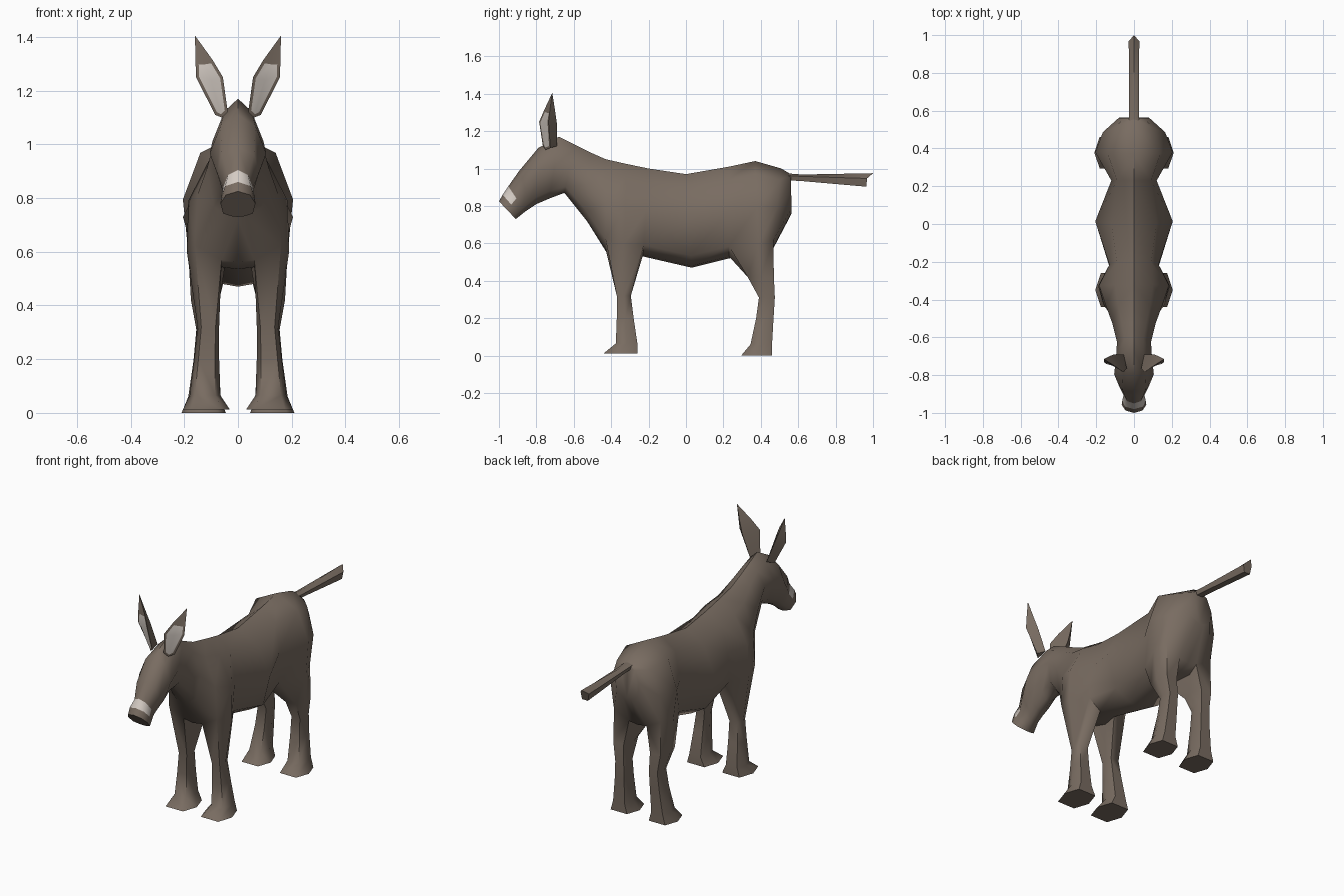
import bpy, bmesh, math
from mathutils import Vector

if "Cube" in bpy.data.objects:
    bpy.data.objects.remove(bpy.data.objects["Cube"])


def material(name, rgb):
    m = bpy.data.materials.new(name)
    m.diffuse_color = (*rgb, 1)
    m.use_nodes = True
    m.node_tree.nodes["Principled BSDF"].inputs["Base Color"].default_value = m.diffuse_color
    return m


BROWN = material("brown hide", (0.19, 0.15, 0.12))
PALE = material("pale fur", (0.66, 0.60, 0.55))


def finish(bm, name, angle=60, mirror=True):
    """Mirror across x, fix normals, and turn the bmesh into a shaded object."""
    if mirror:
        geom = bm.verts[:] + bm.edges[:] + bm.faces[:]
        bmesh.ops.mirror(bm, geom=geom, axis='X', merge_dist=0.0005)
    bmesh.ops.recalc_face_normals(bm, faces=bm.faces[:])
    mesh = bpy.data.meshes.new(name)
    bm.to_mesh(mesh)
    bm.free()
    mesh.materials.append(BROWN)
    mesh.materials.append(PALE)
    ob = bpy.data.objects.new(name, mesh)
    bpy.context.collection.objects.link(ob)
    bpy.ops.object.select_all(action='DESELECT')
    ob.select_set(True)
    bpy.context.view_layer.objects.active = ob
    bpy.ops.object.shade_smooth_by_angle(angle=math.radians(angle))
    return ob


def bridge(bm, a, b):
    n = len(a)
    return [bm.faces.new((a[i], a[(i + 1) % n], b[(i + 1) % n], b[i])) for i in range(n)]


# Body stations, rump to nose: top y, z, bottom y, z, half widths upper / side / lower
STATIONS = [
    (0.56, 0.97, 0.565, 0.76, 0.05, 0.08, 0.07),
    (0.51, 1.00, 0.46, 0.56, 0.11, 0.165, 0.155),
    (0.37, 1.04, 0.39, 0.53, 0.14, 0.205, 0.185),
    (0.23, 1.01, 0.23, 0.52, 0.09, 0.12, 0.115),
    (0.00, 0.97, 0.03, 0.47, 0.12, 0.205, 0.15),
    (-0.20, 1.00, -0.23, 0.53, 0.09, 0.13, 0.13),
    (-0.32, 1.025, -0.33, 0.535, 0.10, 0.185, 0.19),
    (-0.43, 1.05, -0.43, 0.56, 0.085, 0.15, 0.16),
    (-0.52, 1.09, -0.53, 0.72, 0.065, 0.115, 0.09),
    (-0.60, 1.13, -0.65, 0.87, 0.05, 0.09, 0.06),
    (-0.68, 1.17, -0.73, 0.84, 0.05, 0.095, 0.05),
    (-0.79, 1.11, -0.80, 0.81, 0.065, 0.105, 0.06),
    (-0.89, 0.99, -0.83, 0.79, 0.06, 0.078, 0.05),
    (-0.95, 0.905, -0.86, 0.77, 0.037, 0.055, 0.045),
    (-0.98, 0.86, -0.885, 0.75, 0.048, 0.062, 0.05),
    (-1.00, 0.825, -0.91, 0.73, 0.045, 0.065, 0.055),
]
FRACTIONS = (0, 0.14, 0.48, 0.87, 0.98, 1)
LEG_STATIONS = (1, 2, 5, 6)      # strips that open into a leg
MUZZLE_BAND = 13

bm = bmesh.new()
rows = []
for ty, tz, by, bz, wu, ws, wl in STATIONS:
    top, bot = Vector((0, ty, tz)), Vector((0, by, bz))
    xs = (0, wu, ws, wl, wl * 0.38, 0)
    rows.append([bm.verts.new(top.lerp(bot, t) + Vector((x, 0, 0)))
                 for t, x in zip(FRACTIONS, xs)])

for i in range(len(rows) - 1):
    for j in range(5):
        if i in LEG_STATIONS and j == 3:
            continue
        a, b = rows[i], rows[i + 1]
        f = bm.faces.new((a[j], a[j + 1], b[j + 1], b[j]))
        if i == MUZZLE_BAND and j < 2:
            f.material_index = 1
bm.faces.new(rows[0])
bm.faces.new(rows[-1])

# Legs grow from the body openings: z, front y, back y, inner x, outer x
LEGS = {
    5: [(0.32, -0.37, -0.295, 0.07, 0.15), (0.20, -0.37, -0.28, 0.07, 0.163),
        (0.065, -0.375, -0.26, 0.065, 0.18), (0.012, -0.44, -0.26, 0.03, 0.205)],
    1: [(0.42, 0.33, 0.47, 0.07, 0.175), (0.31, 0.39, 0.475, 0.07, 0.155),
        (0.20, 0.375, 0.468, 0.07, 0.165),
        (0.06, 0.345, 0.46, 0.07, 0.185), (0.0, 0.295, 0.46, 0.045, 0.21)],
}
for s, rings in LEGS.items():
    # opening loop: outer back, mid, front, then inner front, mid, back
    prev = [rows[s + k][3] for k in range(3)] + [rows[s + k][4] for k in (2, 1, 0)]
    for z, y0, y1, x0, x1 in rings:
        d = (x1 - x0) * 0.17
        ym = (y0 + y1) / 2
        pts = [(x1 - d, y1), (x1, ym), (x1 - d, y0), (x0 + d, y0), (x0, ym), (x0 + d, y1)]
        ring = [bm.verts.new((x, y, z)) for x, y in pts]
        bridge(bm, prev, ring)
        prev = ring
    bm.faces.new(prev)           # sole
finish(bm, "body_and_legs")

# Ears: inner edge, hollow front, outer edge, back, at rising heights
bm = bmesh.new()
EAR = [
    [(0.038, -0.765, 1.12), (0.06, -0.75, 1.10), (0.085, -0.725, 1.11), (0.055, -0.69, 1.12)],
    [(0.056, -0.785, 1.25), (0.10, -0.755, 1.24), (0.156, -0.735, 1.25), (0.105, -0.69, 1.24)],
    [(0.095, -0.757, 1.315), (0.125, -0.742, 1.31), (0.158, -0.728, 1.31), (0.13, -0.70, 1.31)],
]
prev, front = None, []
for ring in EAR:
    cur = [bm.verts.new(p) for p in ring]
    if prev:
        front += bridge(bm, prev, cur)[:2]
    else:
        bm.faces.new(cur)
    prev = cur
tip = bm.verts.new((0.16, -0.715, 1.405))
for i in range(4):
    bm.faces.new((prev[i], prev[(i + 1) % 4], tip))
bmesh.ops.recalc_face_normals(bm, faces=bm.faces[:])
bmesh.ops.inset_region(bm, faces=front, thickness=0.012, use_boundary=True, use_even_offset=True)
for f in front:
    f.material_index = 1
finish(bm, "ears", 50)

# Tail: y of lower and upper edge, z of lower and upper edge, half width
bm = bmesh.new()
prev = None
for yb, yt, zb, zt, w in [(0.53, 0.53, 0.93, 0.975, 0.028), (0.62, 0.62, 0.925, 0.968, 0.026),
                          (0.965, 1.0, 0.895, 0.975, 0.028)]:
    ym, zm = (yb + yt) / 2, (zb + zt) / 2
    cur = [bm.verts.new(p) for p in
           [(0, yt, zt), (w, ym - 0.015, zm + 0.012), (w * 0.7, yb, zb + 0.008),
            (-w * 0.7, yb, zb + 0.008), (-w, ym - 0.015, zm + 0.012)]]
    if prev:
        bridge(bm, prev, cur)
    else:
        bm.faces.new(cur)
    prev = cur
bm.faces.new(prev)
finish(bm, "tail", 60, mirror=False)
